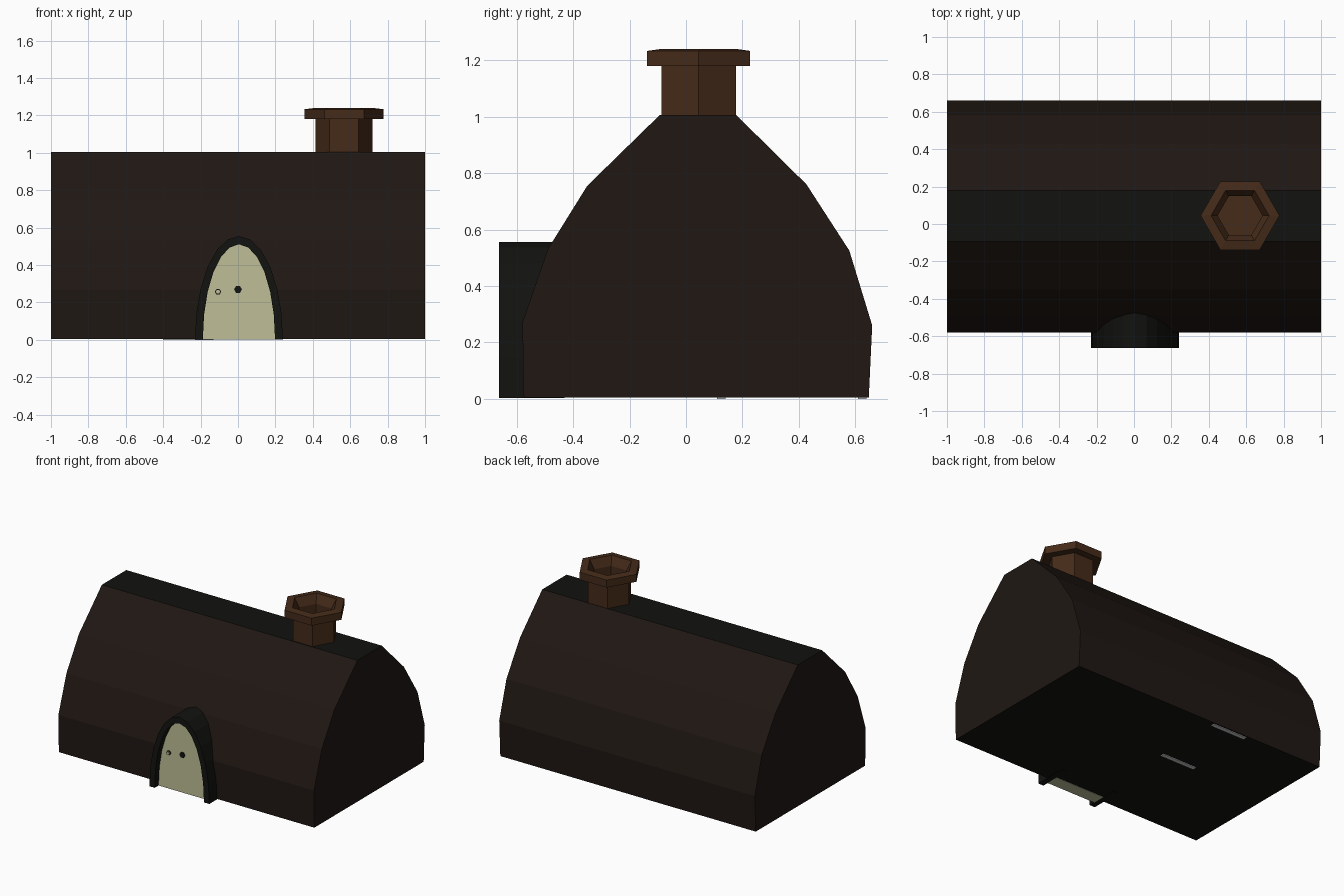
import bpy, bmesh
from math import sin, cos, pi

if "Cube" in bpy.data.objects:
    bpy.data.objects.remove(bpy.data.objects["Cube"])


def material(name, rgb):
    m = bpy.data.materials.new(name)
    m.diffuse_color = (*rgb, 1)
    m.use_nodes = True
    m.node_tree.nodes["Principled BSDF"].inputs["Base Color"].default_value = m.diffuse_color
    return m


BODY = material("dark_brown", (0.014, 0.0085, 0.0065))
RIDGE = material("charcoal", (0.006, 0.006, 0.005))
BRICK = material("brown", (0.06, 0.024, 0.010))
CREAM = material("cream", (0.52, 0.52, 0.31))


def finish(name, bm, *mats):
    bmesh.ops.recalc_face_normals(bm, faces=bm.faces)
    me = bpy.data.meshes.new(name)
    bm.to_mesh(me)
    bm.free()
    for m in mats:
        me.materials.append(m)
    ob = bpy.data.objects.new(name, me)
    bpy.context.collection.objects.link(ob)
    return ob


def prism(name, points, offset, *mats):
    """Extrude a closed outline of 3D points along an offset."""
    bm = bmesh.new()
    face = bm.faces.new([bm.verts.new(p) for p in points])
    ext = bmesh.ops.extrude_face_region(bm, geom=[face], use_keep_orig=True)
    bmesh.ops.translate(bm, vec=offset,
                        verts=[v for v in ext["geom"] if isinstance(v, bmesh.types.BMVert)])
    return finish(name, bm, *mats)


def arch(half_width, height, y, n=12, cx=0.005, z0=0.003):
    return [(cx - half_width * cos(pi * i / n), y, z0 + height * sin(pi * i / n))
            for i in range(n + 1)]


def lathe(name, profile, sides, cx, cy, *mats):
    """Turn (radius, z) points into a closed polygonal solid."""
    bm = bmesh.new()
    rings = [[bm.verts.new((cx + r * cos(2 * pi * i / sides), cy + r * sin(2 * pi * i / sides), z))
              for i in range(sides)] for r, z in profile]
    for a, b in zip(rings, rings[1:]):
        for i in range(sides):
            j = (i + 1) % sides
            bm.faces.new((a[i], a[j], b[j], b[i]))
    bm.faces.new(rings[0])
    bm.faces.new(rings[-1])
    return finish(name, bm, *mats)


# Vaulted house body, with a darker flat ridge
section = [(-0.575, 0.005), (-0.58, 0.27), (-0.49, 0.53), (-0.35, 0.755), (-0.094, 1.005),
           (0.179, 1.005), (0.427, 0.76), (0.579, 0.525), (0.66, 0.26), (0.648, 0.005)]
house = prism("house_body", [(-1, y, z) for y, z in section], (2, 0, 0), BODY, RIDGE)
for p in house.data.polygons:
    if abs(p.normal.z) > 0.9:
        p.material_index = 1

# Arched door frame and recessed door
outer, inner = arch(0.235, 0.552, -0.663), arch(0.193, 0.508, -0.663)
prism("door_frame", outer + inner[::-1], (0, 0.233, 0), RIDGE)
prism("door", arch(0.195, 0.51, -0.62), (0, 0.09, 0), CREAM)

# Peephole and round door knob with a dark collar
for name, x, z, r, y, mat in (("peephole", 0.0, 0.27, 0.021, -0.626, RIDGE),
                              ("knob_collar", -0.107, 0.257, 0.017, -0.626, RIDGE),
                              ("door_knob", -0.107, 0.257, 0.012, -0.634, CREAM)):
    pts = [(x + r * cos(pi * i / 3), y, z + r * sin(pi * i / 3)) for i in range(6)]
    prism(name, pts, (0, -0.61 - y, 0), mat)

# Hexagonal hollow chimney with a flared cap
lathe("chimney", [(0.153, 0.97), (0.153, 1.18), (0.211, 1.18), (0.211, 1.233), (0.155, 1.24),
                  (0.12, 1.18), (0.12, 1.02)], 6, 0.567, 0.045, BRICK)

# Grey bed ends whose feet show through the floor
for name, y in (("bed_foot", 0.11), ("bed_head", 0.61)):
    prism(name, [(-0.4, y, 0), (-0.13, y, 0), (-0.13, y, 0.2), (-0.4, y, 0.2)], (0, 0.03, 0))
